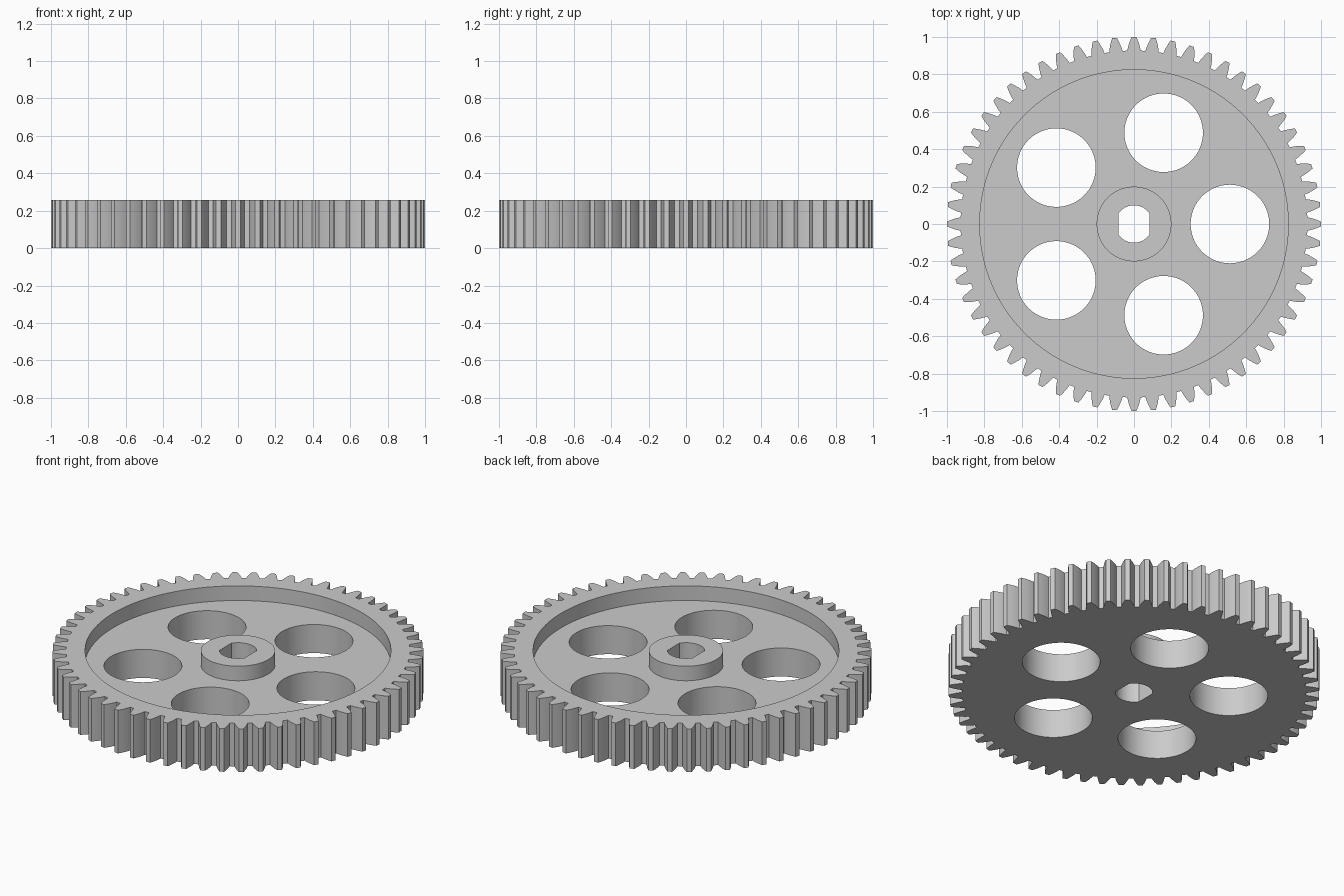
import bpy, bmesh
from math import sin, cos, tan, pi, radians, sqrt, acos

if "Cube" in bpy.data.objects:
    bpy.data.objects.remove(bpy.data.objects["Cube"])

HEIGHT = 0.257
WEB_TOP = 0.17
RIM_INNER = 0.825
HUB_RADIUS = 0.2
TEETH = 60
TIP = 1.0
MODULE = 2 * TIP / (TEETH + 2)
PITCH = MODULE * TEETH / 2
ROOT = PITCH - 1.25 * MODULE
BASE = PITCH * cos(radians(20))

grey = bpy.data.materials.new("plain_grey")
grey.use_nodes = True
colour = (0.6, 0.6, 0.6, 1)
grey.diffuse_color = colour
grey.node_tree.nodes["Principled BSDF"].inputs["Base Color"].default_value = colour


def prism(name, outline, z0, z1):
    """Extrude a closed xy outline from z0 to z1."""
    bm = bmesh.new()
    face = bm.faces.new([bm.verts.new((x, y, z0)) for x, y in outline])
    new = bmesh.ops.extrude_face_region(bm, geom=[face])["geom"]
    top = [v for v in new if isinstance(v, bmesh.types.BMVert)]
    bmesh.ops.translate(bm, verts=top, vec=(0, 0, z1 - z0))
    bmesh.ops.recalc_face_normals(bm, faces=bm.faces)
    mesh = bpy.data.meshes.new(name)
    bm.to_mesh(mesh)
    bm.free()
    mesh.materials.append(grey)
    obj = bpy.data.objects.new(name, mesh)
    bpy.context.collection.objects.link(obj)
    return obj


def circle(radius, cx=0, cy=0, sides=96):
    return [(cx + radius * cos(2 * pi * i / sides), cy + radius * sin(2 * pi * i / sides))
            for i in range(sides)]


def cut(target, cutter):
    """Subtract the cutter from the target and discard it."""
    mod = target.modifiers.new(cutter.name, "BOOLEAN")
    mod.operation = "DIFFERENCE"
    mod.solver = "EXACT"
    mod.object = cutter
    bpy.context.view_layer.objects.active = target
    bpy.ops.object.modifier_apply(modifier=mod.name)
    bpy.data.objects.remove(cutter)


def half_angle(radius):
    """Half the angular width of an involute tooth at a radius."""
    def involute(r):
        a = acos(min(1, BASE / r))
        return tan(a) - a
    return pi / (2 * TEETH) + involute(PITCH) - involute(radius)


# Toothed blank
steps = 5
radii = [ROOT + (TIP - ROOT) * i / steps for i in range(steps + 1)]
flank = [(r, -half_angle(r)) for r in radii]
tooth = flank + [(r, -a) for r, a in reversed(flank)]
outline = []
for t in range(TEETH):
    middle = 2 * pi * t / TEETH
    outline += [(r * cos(middle + a), r * sin(middle + a)) for r, a in tooth]
gear = prism("spur_gear", outline, 0, HEIGHT)

# Recess between rim and hub
recess = prism("recess_cutter", circle(RIM_INNER, sides=128), WEB_TOP, HEIGHT + 0.1)
cut(recess, prism("hub_core", circle(HUB_RADIUS), 0, HEIGHT + 0.2))
cut(gear, recess)

# Five lightening holes
for i in range(5):
    angle = 2 * pi * i / 5
    cut(gear, prism("hole_cutter", circle(0.21, 0.513 * cos(angle), 0.513 * sin(angle)),
                    -0.1, HEIGHT + 0.1))

# Shaft bore with two flats
bore = [(max(-0.083, min(0.083, x)), y) for x, y in circle(0.1)]
flat_y = sqrt(0.1 ** 2 - 0.083 ** 2)
bore = [(x, y) for x, y in bore if abs(x) < 0.083]
right = [(0.083, -flat_y), (0.083, flat_y)]
left = [(-0.083, flat_y), (-0.083, -flat_y)]
upper = [p for p in bore if p[1] > 0]
lower = [p for p in bore if p[1] < 0]
cut(gear, prism("bore_cutter", right + upper + left + lower, -0.1, HEIGHT + 0.1))

bpy.ops.object.select_all(action="DESELECT")
gear.select_set(True)
bpy.context.view_layer.objects.active = gear
bpy.ops.object.shade_smooth_by_angle(angle=radians(20))
